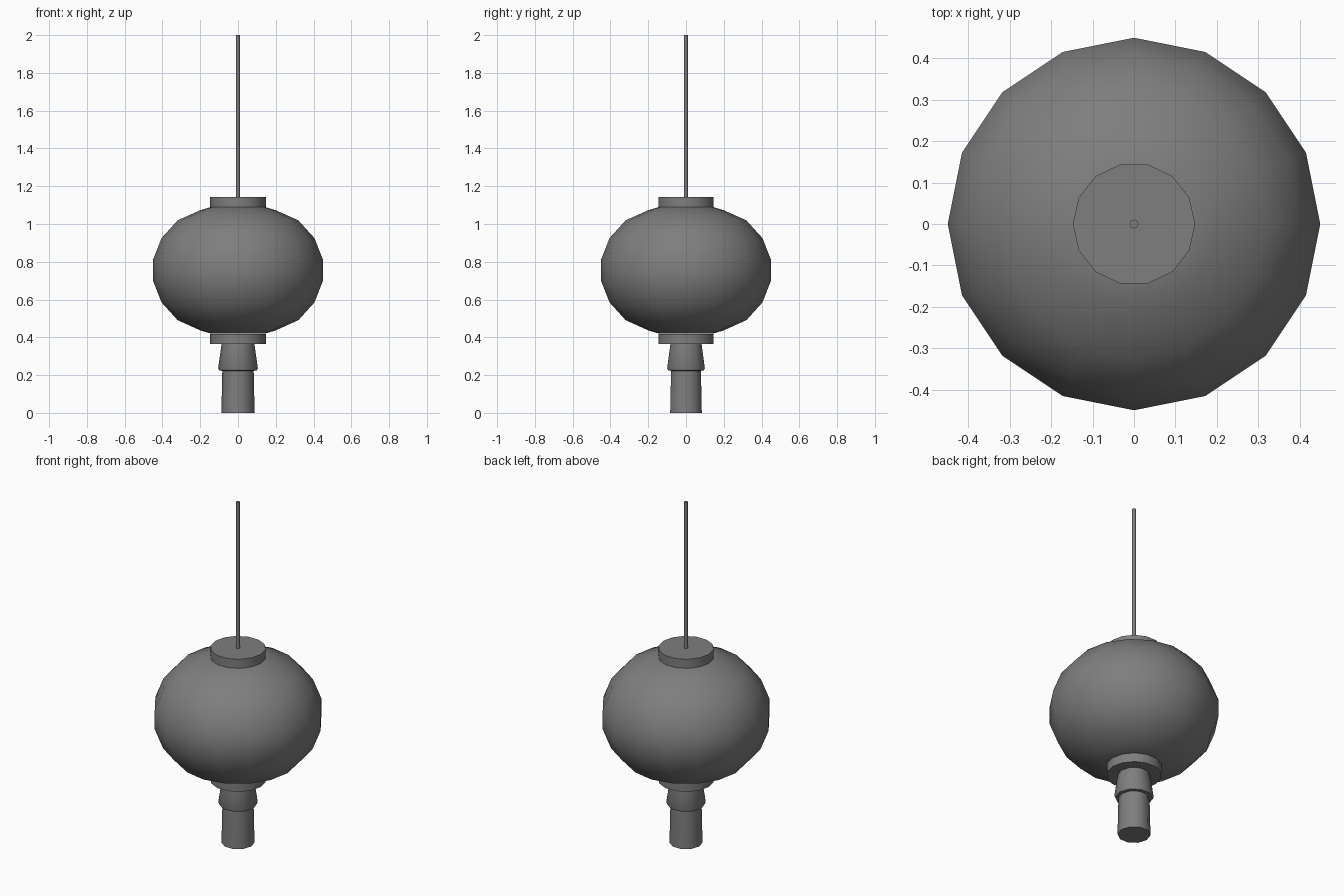
import bpy, bmesh, math

if "Cube" in bpy.data.objects:
    bpy.data.objects.remove(bpy.data.objects["Cube"])

grey = bpy.data.materials.new("mid_grey")
grey.use_nodes = True
colour = (0.21, 0.21, 0.21, 1)
grey.diffuse_color = colour
grey.node_tree.nodes["Principled BSDF"].inputs["Base Color"].default_value = colour


def lathe(name, profile, sides):
    """Turn (radius, height) points, listed bottom to top, into a capped solid."""
    bm = bmesh.new()
    rings = []
    for r, z in profile:
        angles = [2 * math.pi * i / sides for i in range(sides)]
        rings.append([bm.verts.new((r * math.cos(a), r * math.sin(a), z)) for a in angles])
    for low, high in zip(rings, rings[1:]):
        for i in range(sides):
            j = (i + 1) % sides
            bm.faces.new((low[i], low[j], high[j], high[i]))
    bm.faces.new(rings[0][::-1])
    bm.faces.new(rings[-1])
    mesh = bpy.data.meshes.new(name)
    bm.to_mesh(mesh)
    bm.free()
    mesh.materials.append(grey)
    obj = bpy.data.objects.new(name, mesh)
    bpy.context.collection.objects.link(obj)
    bpy.ops.object.select_all(action="DESELECT")
    obj.select_set(True)
    bpy.context.view_layer.objects.active = obj
    bpy.ops.object.shade_smooth_by_angle(angle=math.radians(46))
    return obj


# Lantern body: half profile mirrored about its middle height
middle = 0.755
half = [(0.45, 0.055), (0.405, 0.17), (0.32, 0.264), (0.2, 0.318), (0.14, 0.336)]
body = [(r, middle - h) for r, h in reversed(half)] + [(r, middle + h) for r, h in half]
lathe("lantern_body", body, 16)

# Round caps above and below the body
for name, z in (("top_cap", 1.09), ("bottom_cap", 0.365)):
    lathe(name, [(0.148, z), (0.148, z + 0.053)], 14)

# Tassel knot and fringe
lathe("tassel_knot", [(0.08, 0.222), (0.1, 0.225), (0.105, 0.236), (0.086, 0.37)], 10)
lathe("tassel_fringe", [(0.088, 0), (0.083, 0.23)], 10)

# Hanging cord
lathe("hanging_cord", [(0.011, 1.13), (0.011, 2)], 8)
